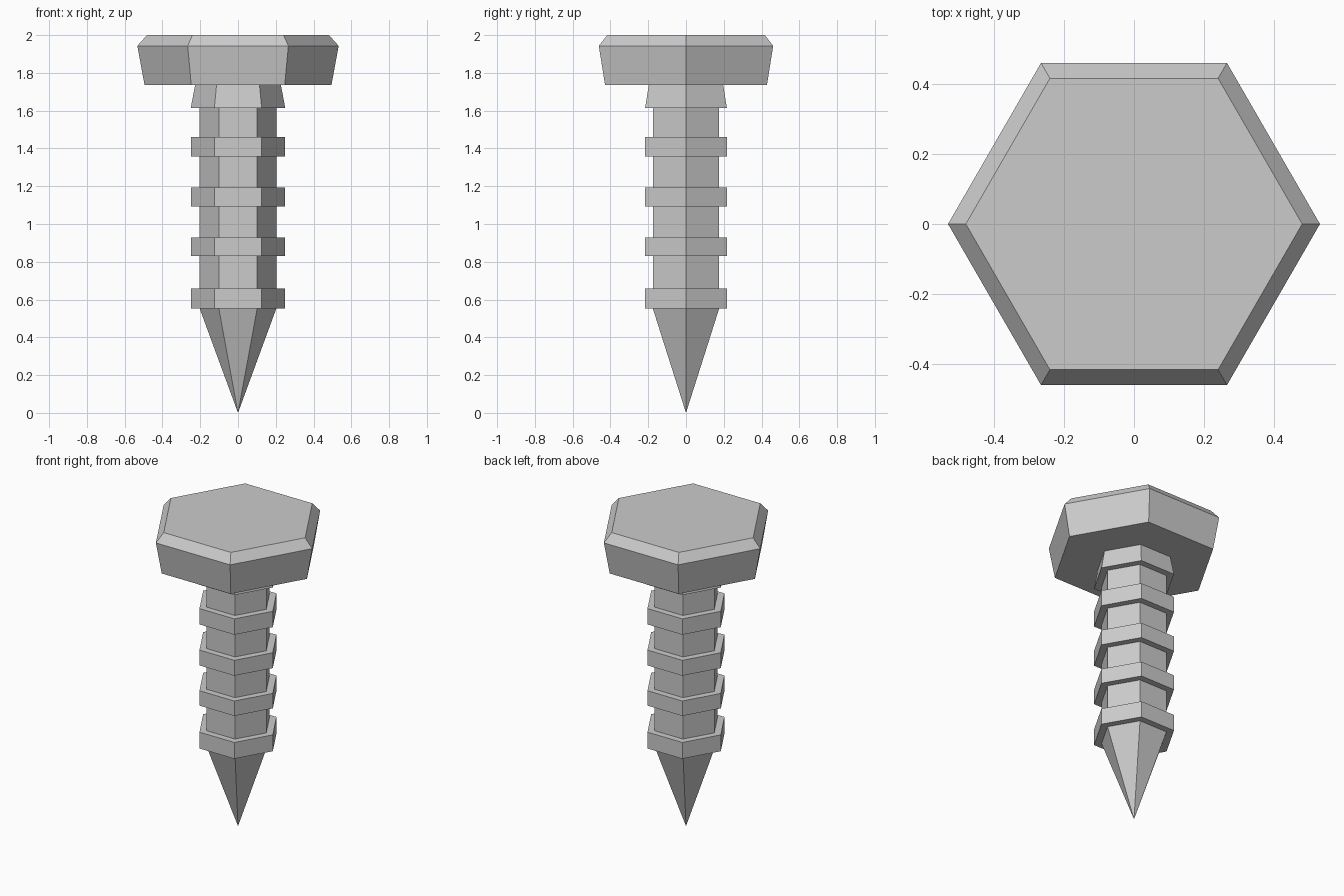
import bpy
import bmesh
from math import cos, sin, tau

if "Cube" in bpy.data.objects:
    bpy.data.objects.remove(bpy.data.objects["Cube"])

SIDES = 6


def lathe(name, profile):
    """Hexagonal body from (radius, z) points listed top to bottom; radius 0 is a tip."""
    bm = bmesh.new()
    loops = []
    for r, z in profile:
        n = SIDES if r > 0 else 1
        loops.append([bm.verts.new((r * cos(tau * i / SIDES), r * sin(tau * i / SIDES), z))
                      for i in range(n)])
    for a, b in zip(loops, loops[1:]):
        for i in range(SIDES):
            j = (i + 1) % SIDES
            if len(b) == 1:
                bm.faces.new((a[i], b[0], a[j]))
            else:
                bm.faces.new((a[i], b[i], b[j], a[j]))
    return bm, loops


def finish(name, bm):
    mesh = bpy.data.meshes.new(name)
    bm.to_mesh(mesh)
    bm.free()
    obj = bpy.data.objects.new(name, mesh)
    bpy.context.collection.objects.link(obj)
    return obj


HEAD_Z, NECK_R = 1.737, 0.227
CORE_R, RING_R = 0.203, 0.25

# Bolt head: chamfered top, tapered sides, underside running in to the neck
bm, loops = lathe("head", [(0.482, 2.0), (0.533, 1.943), (0.495, HEAD_Z), (NECK_R, HEAD_Z)])
bm.faces.new(loops[0])
finish("head", bm)

# Shank: flared collar, four thread rings, pointed tip
profile = [(NECK_R, HEAD_Z), (RING_R, 1.615), (CORE_R, 1.615)]
for top, bottom in ((1.461, 1.358), (1.192, 1.092), (0.928, 0.831), (0.659, 0.553)):
    profile += [(CORE_R, top), (RING_R, top), (RING_R, bottom), (CORE_R, bottom)]
profile.append((0, 0))
bm, loops = lathe("threaded_shank", profile)
finish("threaded_shank", bm)
